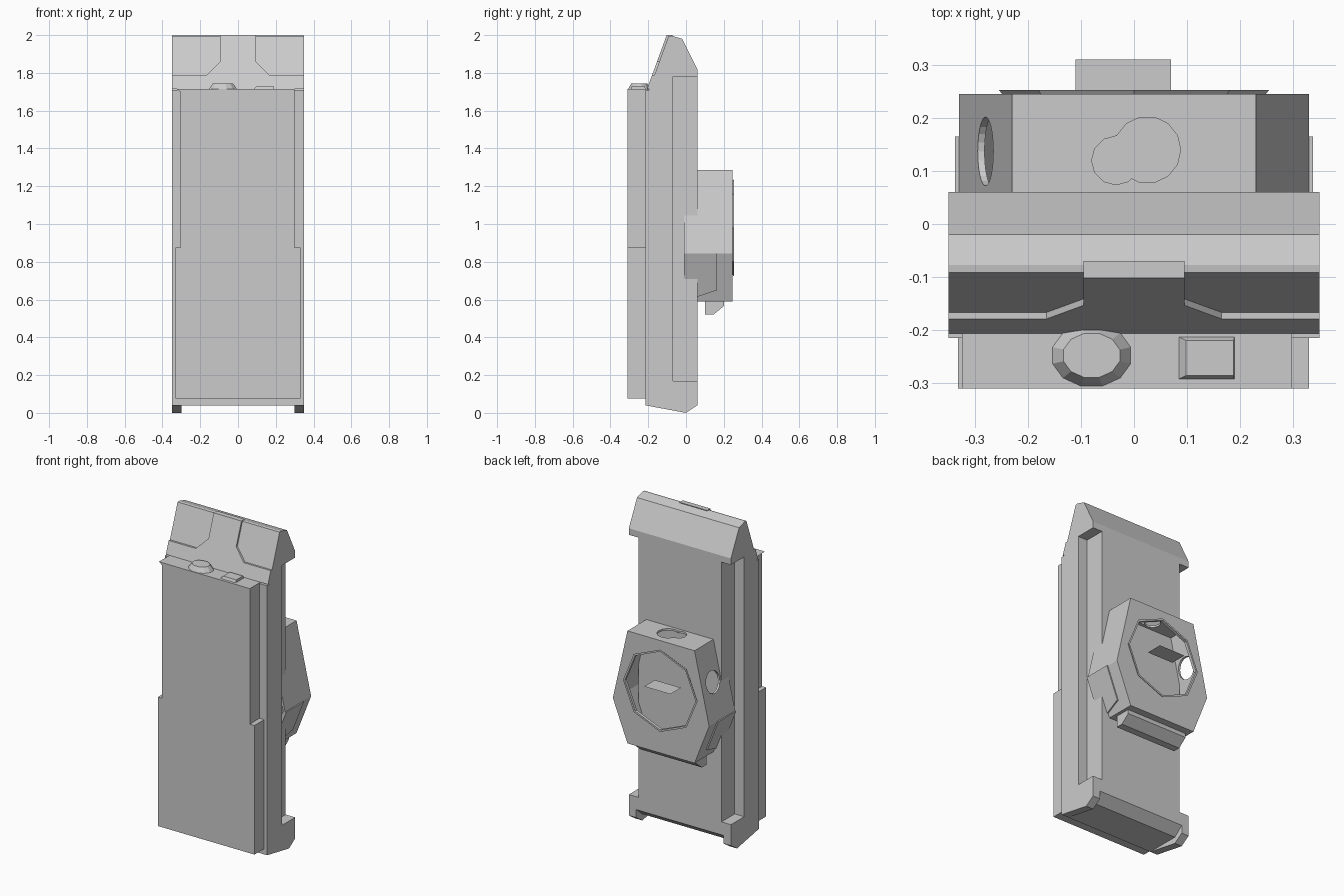
import bpy, bmesh, math

if "Cube" in bpy.data.objects:
    bpy.data.objects.remove(bpy.data.objects["Cube"])


def loft(name, pts, f0, f1):
    """Solid between two mapped copies of a 2D outline."""
    bm = bmesh.new()
    a = [bm.verts.new(f0(u, v)) for u, v in pts]
    b = [bm.verts.new(f1(u, v)) for u, v in pts]
    n = len(pts)
    bm.faces.new(a)
    bm.faces.new(b)
    for i in range(n):
        j = (i + 1) % n
        bm.faces.new((a[i], a[j], b[j], b[i]))
    bmesh.ops.recalc_face_normals(bm, faces=bm.faces)
    me = bpy.data.meshes.new(name)
    bm.to_mesh(me)
    bm.free()
    ob = bpy.data.objects.new(name, me)
    bpy.context.collection.objects.link(ob)
    return ob


def prism(name, pts, axis, lo, hi):
    """Outline extruded along an axis; outline is (y,z), (x,z) or (x,y)."""
    def at(d):
        return {'x': lambda u, v: (d, u, v),
                'y': lambda u, v: (u, d, v),
                'z': lambda u, v: (u, v, d)}[axis]
    return loft(name, pts, at(lo), at(hi))


def rect(u0, u1, v0, v1):
    return [(u0, v0), (u1, v0), (u1, v1), (u0, v1)]


def ngon(cu, cv, r, n, turn=0.0):
    return [(cu + r * math.cos(turn + math.tau * i / n),
             cv + r * math.sin(turn + math.tau * i / n)) for i in range(n)]


def mirrored(half):
    return half + [(-x, z) for x, z in reversed(half)]


def cut(ob, *cutters):
    bpy.context.view_layer.objects.active = ob
    for c in cutters:
        m = ob.modifiers.new("cut", 'BOOLEAN')
        m.operation = 'DIFFERENCE'
        m.solver = 'EXACT'
        m.object = c
        bpy.ops.object.modifier_apply(modifier=m.name)
        bpy.data.objects.remove(c)


# Main body: side profile with back-corner channels and a relieved underside
body = prism("body", [(-0.215, 0.04), (0, 0), (0.06, 0.04), (0.06, 1.82),
                      (-0.02, 1.98), (-0.077, 1.997), (-0.092, 1.995),
                      (-0.196, 1.71), (-0.215, 1.71)], 'x', -0.35, 0.35)
cut(body,
    prism("c", rect(0.285, 0.5, -0.07, 0.2), 'z', 0.17, 1.78),
    prism("c", rect(-0.5, -0.285, -0.07, 0.2), 'z', 0.17, 1.78),
    prism("c", [(-0.3, 0.04), (-0.3, -0.1), (0.2, -0.1), (0.2, 0.2),
                (0.06, 0.09), (0, 0.04)], 'x', -0.3, 0.3))


# Raised plate on the sloping head
def slope(off):
    return lambda x, z: (x, -0.092 - (1.995 - z) * 0.366 - off, z)


loft("head_plate", mirrored([(-0.35, 1.715), (-0.35, 1.79), (-0.165, 1.79),
                             (-0.095, 1.86), (-0.095, 2.0)]),
     slope(-0.02), slope(0.012))

# Front panel, wider in its lower half, small lip top left
prism("front_panel", [(-0.332, 0.075), (0.33, 0.075), (0.33, 0.875), (0.298, 0.875),
                      (0.298, 1.715), (-0.325, 1.715), (-0.305, 1.7),
                      (-0.305, 0.875), (-0.332, 0.875)], 'y', -0.31, -0.205)

# Buttons on the panel's top edge
loft("round_button", ngon(0, 0, 1, 12, math.pi / 12),
     lambda u, v: (-0.08 + 0.08 * u, -0.248 + 0.063 * v, 1.71),
     lambda u, v: (-0.08 + 0.055 * u, -0.248 + 0.043 * v, 1.745))
loft("square_button", rect(-1, 1, -1, 1),
     lambda u, v: (0.135 + 0.055 * u, -0.253 + 0.042 * v, 1.71),
     lambda u, v: (0.143 + 0.045 * u, -0.253 + 0.033 * v, 1.73))

# Six-sided hollow housing on the back
housing = prism("back_housing", mirrored([(0.23, 0.59), (0.33, 0.845), (0.23, 1.287)]),
                'y', -0.01, 0.245)
cut(housing,
    prism("c", mirrored([(0.222, 0.602), (0.317, 0.845), (0.22, 1.275)]),
        'y', -0.1, 0.235),
    prism("c", ngon(0, 0.98, 0.243, 8), 'y', 0.2, 0.3),
    prism("c", ngon(0.025, 0.14, 0.063, 14), 'z', 1.2, 1.4),
    prism("c", ngon(-0.034, 0.12, 0.046, 12), 'z', 1.2, 1.4),
    prism("c", ngon(0.137, 1.065, 0.065, 24), 'x', -0.4, -0.2))

# Eight-sided rim around the opening
rim = loft("opening_rim", ngon(0, 0, 1, 8),
           lambda u, v: (0.245 * u, 0.24, 0.98 + 0.245 * v),
           lambda u, v: (0.255 * u, 0.253, 0.98 + 0.255 * v))
cut(rim, prism("c", ngon(0, 0.98, 0.243, 8), 'y', 0.2, 0.3))

# Flat tab standing in the opening
bm = bmesh.new()
bm.faces.new([bm.verts.new((x, y, 1.01)) for x, y in rect(-0.11, 0.07, 0.205, 0.31)])
me = bpy.data.meshes.new("opening_tab")
bm.to_mesh(me)
bm.free()
bpy.context.collection.objects.link(bpy.data.objects.new("opening_tab", me))

# Pads on the housing's lower sides
for s, side in ((-1, "left"), (1, "right")):
    def wall(off, s=s):
        return lambda y, z: (s * (0.23 + 0.392 * (z - 0.59) + off), y, z)
    loft("side_pad_" + side, [(-0.01, 0.715), (0.06, 0.615), (0.165, 0.65),
                              (0.165, 0.845), (-0.01, 0.845)], wall(-0.005), wall(0.008))

# Catch under the housing
prism("bottom_catch", [(0.1, 0.595), (0.1, 0.52), (0.145, 0.52), (0.2, 0.565),
                       (0.2, 0.595)], 'x', -0.21, 0.21)
